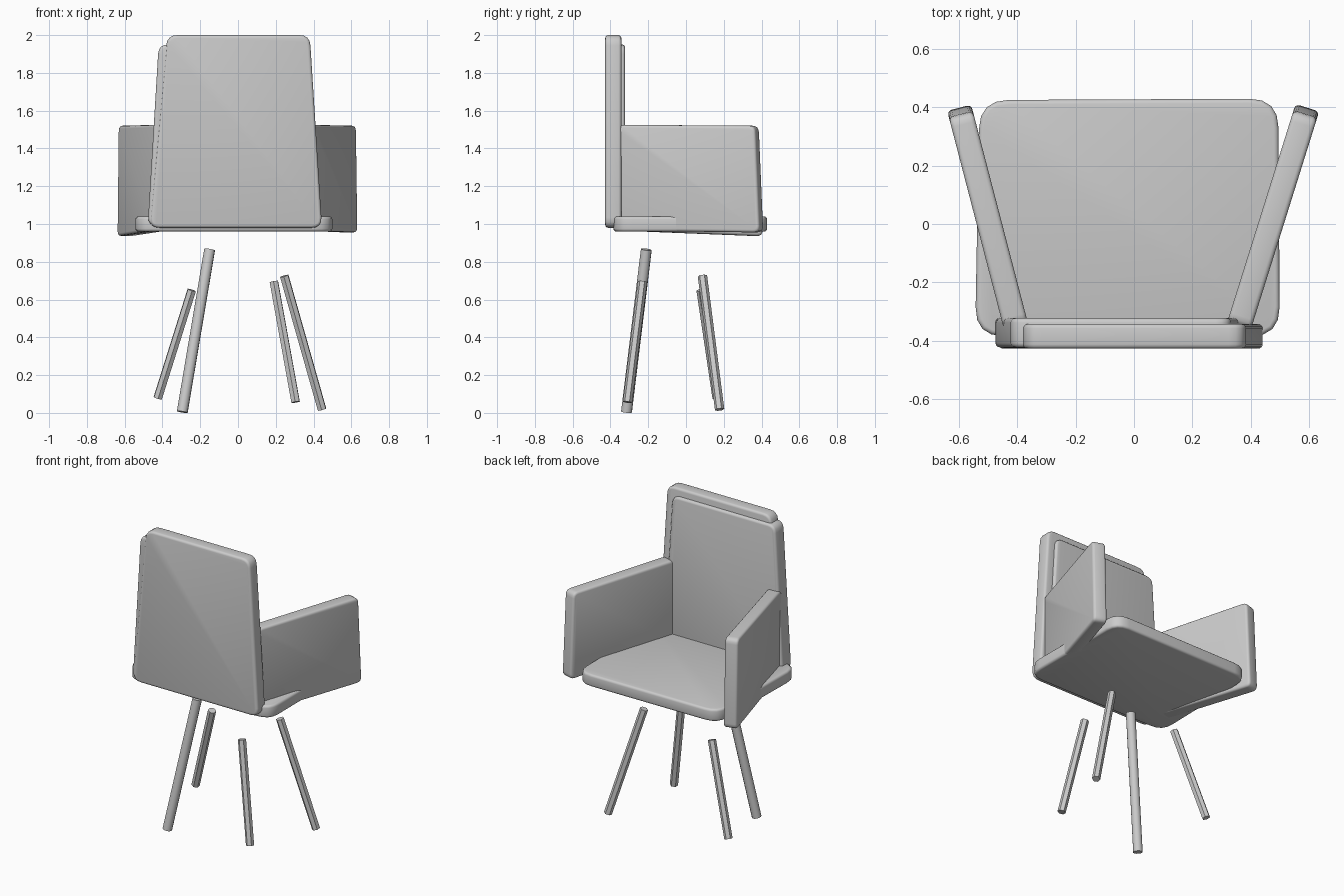
import bpy, bmesh, math
from mathutils import Vector

if "Cube" in bpy.data.objects:
    bpy.data.objects.remove(bpy.data.objects["Cube"])


def rounded(corners, radius, steps=4):
    """Round the corners of a 2D outline with quadratic arcs."""
    out = []
    pts = [Vector(c) for c in corners]
    for i, p in enumerate(pts):
        a = p + (pts[i - 1] - p).normalized() * radius
        b = p + (pts[(i + 1) % len(pts)] - p).normalized() * radius
        for k in range(steps + 1):
            t = k / steps
            out.append(a * (1 - t) ** 2 + p * 2 * t * (1 - t) + b * t * t)
    return out


def finish(obj, angle):
    bpy.ops.object.select_all(action='DESELECT')
    obj.select_set(True)
    bpy.context.view_layer.objects.active = obj
    bpy.ops.object.shade_smooth_by_angle(angle=math.radians(angle))


def slab(name, corners, radius, thickness, origin, u, v, bevel=0.015):
    """Rounded panel: outline in the u/v plane, centred thickness along u x v."""
    u, v, origin = Vector(u).normalized(), Vector(v).normalized(), Vector(origin)
    w = u.cross(v) * thickness
    bm = bmesh.new()
    ring = [bm.verts.new(origin + u * p.x + v * p.y - w / 2)
            for p in rounded(corners, radius)]
    face = bm.faces.new(ring)
    ext = bmesh.ops.extrude_face_region(bm, geom=[face])
    moved = [g for g in ext['geom'] if isinstance(g, bmesh.types.BMVert)]
    bmesh.ops.translate(bm, verts=moved, vec=w)
    bmesh.ops.recalc_face_normals(bm, faces=bm.faces)
    # soften both rims
    rims = [e for e in bm.edges if any(len(f.verts) > 4 for f in e.link_faces)]
    bmesh.ops.bevel(bm, geom=rims, offset=bevel, segments=3, profile=0.5,
                    affect='EDGES', clamp_overlap=True)
    mesh = bpy.data.meshes.new(name)
    bm.to_mesh(mesh)
    bm.free()
    obj = bpy.data.objects.new(name, mesh)
    bpy.context.collection.objects.link(obj)
    finish(obj, 40)


def leg(name, top, bottom, radius, sides):
    """Straight splayed leg between two points."""
    a, b = Vector(top), Vector(bottom)
    bpy.ops.mesh.primitive_cylinder_add(vertices=sides, radius=radius,
                                        depth=(a - b).length, location=(a + b) / 2)
    obj = bpy.context.object
    obj.name = name
    obj.rotation_euler = (a - b).to_track_quat('Z', 'Y').to_euler()
    finish(obj, 50)


X, Y, Z = (1, 0, 0), (0, 1, 0), (0, 0, 1)

# seat
slab("seat", [(-0.545, -0.385), (0.50, -0.385), (0.495, 0.43), (-0.53, 0.425)],
     0.10, 0.08, (0, 0, 1.0), X, Y)

# backrest shell and the slightly offset cushion merged into it
slab("backrest_shell", [(-0.47, 0.98), (0.445, 0.98), (0.38, 2.0), (-0.375, 2.0)],
     0.055, 0.085, (0, -0.385, 0), X, Z)
slab("backrest_cushion", [(-0.478, 0.99), (0.39, 0.99), (0.33, 1.95), (-0.42, 1.95)],
     0.05, 0.10, (0, -0.373, 0), X, Z)

# armrests, splayed towards the open side of the seat
for name, rear, tip, low in (("left_armrest", (-0.405, -0.35), (-0.60, 0.40), 0.935),
                             ("right_armrest", (0.36, -0.35), (0.595, 0.40), 0.955)):
    run = Vector((tip[0] - rear[0], tip[1] - rear[1], 0))
    length = run.length
    slab(name, [(0, 0.965), (length, low), (length - 0.025, 1.52), (0, 1.525)],
         0.035, 0.085, (rear[0], rear[1], 0), run, Z)

# legs: one thick round leg and three thin faceted ones
leg("front_left_leg", (-0.15, -0.21, 0.865), (-0.295, -0.315, 0.005), 0.029, 12)
leg("front_right_leg", (0.19, -0.23, 0.695), (0.305, -0.31, 0.057), 0.025, 6)
leg("back_left_leg", (-0.245, 0.08, 0.65), (-0.425, 0.165, 0.078), 0.025, 6)
leg("back_right_leg", (0.245, 0.087, 0.725), (0.445, 0.178, 0.018), 0.025, 6)
